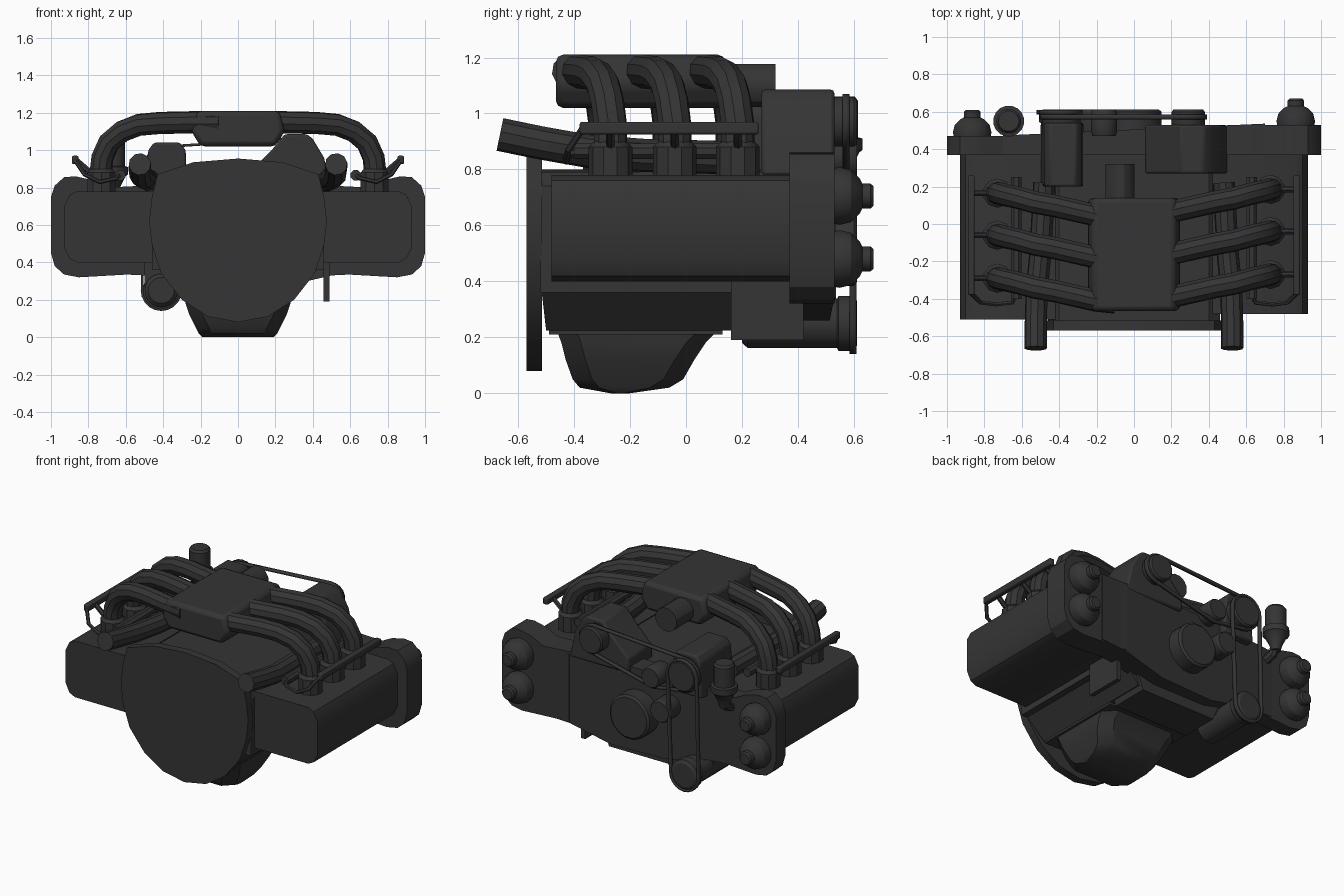
import bpy, bmesh, math
from mathutils import Vector
from mathutils.geometry import convex_hull_2d

if "Cube" in bpy.data.objects:
    bpy.data.objects.remove(bpy.data.objects["Cube"])

dark = bpy.data.materials.new("dark_metal")
dark.diffuse_color = (0.035, 0.035, 0.035, 1)
dark.use_nodes = True
dark.node_tree.nodes["Principled BSDF"].inputs["Base Color"].default_value = dark.diffuse_color


def finish(name, bm, bevel=0.0):
    bmesh.ops.recalc_face_normals(bm, faces=bm.faces)
    me = bpy.data.meshes.new(name)
    bm.to_mesh(me)
    bm.free()
    ob = bpy.data.objects.new(name, me)
    bpy.context.collection.objects.link(ob)
    me.materials.append(dark)
    if bevel:
        m = ob.modifiers.new("bevel", "BEVEL")
        m.width, m.segments, m.limit_method = bevel, 2, "ANGLE"
    bpy.ops.object.select_all(action="DESELECT")
    bpy.context.view_layer.objects.active = ob
    ob.select_set(True)
    bpy.ops.object.shade_smooth_by_angle(angle=math.radians(30))
    return ob


def loft(name, rings, bevel=0.0, caps=True):
    bm = bmesh.new()
    vs = [[bm.verts.new(p) for p in r] for r in rings]
    n = len(vs[0])
    for a, b in zip(vs, vs[1:]):
        for i in range(n):
            j = (i + 1) % n
            bm.faces.new((a[i], a[j], b[j], b[i]))
    if caps:
        bm.faces.new(vs[0])
        bm.faces.new(vs[-1])
    return finish(name, bm, bevel)


def slab(name, pts, y0, y1, bevel=0.0, shear=0.0):
    """Front-view outline extruded along y; shear slants the rear face."""
    return loft(name, [[(x, y0, z) for x, z in pts],
                       [(x, y1 + shear * x, z) for x, z in pts]], bevel)


def box(name, x0, x1, y0, y1, z0, z1, bevel=0.0):
    return slab(name, [(x0, z0), (x1, z0), (x1, z1), (x0, z1)], y0, y1, bevel)


def turned(name, c, steps, axis="y", sides=16):
    """Turned part: steps of (radius, position along axis) about centre c."""
    rings = []
    for r, t in steps:
        ring = []
        for i in range(sides):
            a = math.tau * (i + 0.5) / sides
            u, v = c[0] + r * math.cos(a), c[1] + r * math.sin(a)
            ring.append((u, t, v) if axis == "y" else (u, v, t))
        rings.append(ring)
    return loft(name, rings)


def tube(name, path, r, sides=10):
    P = [Vector(p) for p in path]
    rings, side = [], None
    for i, p in enumerate(P):
        d = (P[min(i + 1, len(P) - 1)] - P[max(i - 1, 0)]).normalized()
        if side is None:
            side = d.orthogonal().normalized()
        side = (side - d * side.dot(d)).normalized()
        up = d.cross(side)
        rings.append([p + r * (math.cos(math.tau * k / sides) * side +
                               math.sin(math.tau * k / sides) * up) for k in range(sides)])
    return loft(name, rings)


def belt(name, wheels, y0, y1):
    pts = [(x + r * math.cos(k * math.tau / 20), z + r * math.sin(k * math.tau / 20))
           for x, z, r in wheels for k in range(20)]
    hull = [pts[i] for i in convex_hull_2d(pts)]
    ob = loft(name, [[(x, y, z) for x, z in hull] for y in (y0, y1)], caps=False)
    m = ob.modifiers.new("thickness", "SOLIDIFY")
    m.thickness, m.offset = 0.014, 0


def mirror_x(half):
    return half + [(-x, z) for x, z in reversed(half) if x > 0]


# Crankcase, lower case and front bell housing
slab("crankcase", mirror_x([(0, 0.36), (0.46, 0.36), (0.46, 0.74), (0.4, 0.79), (0, 0.8)]), -0.52, 0.4)
low = [(-0.52, 0.4, 0.45), (-0.5, 0.225, 0.3)]
loft("lower_case", [[(-w, y, z), (w, y, z), (w, 0.4, z), (-w, 0.4, z)] for y, z, w in low])
box("pan_flange", -0.3, 0.3, -0.49, 0.13, 0.21, 0.23)
slab("bell_housing", mirror_x([(0, 0.08), (0.16, 0.11), (0.3, 0.2), (0.41, 0.34), (0.46, 0.49), (0.475, 0.62),
                               (0.46, 0.75), (0.43, 0.87), (0.24, 0.935), (0, 0.955)]), -0.57, -0.515)

# Oil pan
rings = []
for z, x, y0, y1 in [(0.22, 0.285, -0.46, 0.11), (0.18, 0.28, -0.445, 0.07), (0.12, 0.26, -0.43, 0.03),
                     (0.05, 0.225, -0.405, -0.01), (0.02, 0.21, -0.38, -0.06), (0, 0.19, -0.27, -0.2)]:
    c = min(0.07, (y1 - y0) / 3)
    rings.append([(-x + c, y0, z), (x - c, y0, z), (x, y0 + c, z), (x, y1 - c, z),
                  (x - c, y1, z), (-x + c, y1, z), (-x, y1 - c, z), (-x, y0 + c, z)])
loft("oil_pan", rings)

# Rear timing cover, centre
slab("timing_cover_centre", [(0.7, 0.34), (0.5, 0.33), (0.2, 0.26), (-0.2, 0.26), (-0.5, 0.33), (-0.7, 0.34),
                             (-0.7, 0.8), (-0.3, 0.82), (0.3, 0.82), (0.7, 0.8)], 0.37, 0.505, shear=0.045)
slab("lower_rear_cover", [(-0.36, 0.4), (-0.28, 0.19), (0.28, 0.19), (0.36, 0.4)], 0.16, 0.42)

for s, side in ((1, "right"), (-1, "left")):
    dy = 0 if s > 0 else -0.06
    # Cylinder bank and its end cover
    slab(side + "_cylinder_bank", [(s * x, z) for x, z in [
        (0.42, 0.4), (0.86, 0.4), (0.9, 0.42), (0.93, 0.48), (0.93, 0.7), (0.9, 0.76), (0.86, 0.78), (0.42, 0.78)]],
        -0.48 if s > 0 else -0.51, 0.39)
    slab(side + "_cam_cover", [(s * x, z) for x, z in [
        (0.5, 0.34), (0.85, 0.32), (0.93, 0.335), (0.98, 0.38), (1, 0.45), (1, 0.75), (0.98, 0.81),
        (0.93, 0.855), (0.87, 0.86), (0.78, 0.84), (0.7, 0.8), (0.5, 0.79)]], 0.37, 0.53 + dy)
    for z in (0.48, 0.705):
        turned(side + "_cam_pulley", (s * 0.865, z), [
            (0.1, 0.52 + dy), (0.105, 0.55 + dy), (0.095, 0.59 + dy), (0.065, 0.62 + dy), (0.045, 0.63 + dy),
            (0.045, 0.66 + dy), (0.035, 0.67 + dy)])
    # Intake runners with flanges, injectors
    for y in (-0.27, -0.04, 0.185):
        y += 0 if s > 0 else -0.02
        tube(side + "_intake_runner", [(s * x, y + o, z) for x, o, z in [
            (0.1, -0.13, 1.15), (0.2, -0.12, 1.15), (0.42, -0.07, 1.145), (0.53, -0.05, 1.135), (0.62, -0.025, 1.1),
            (0.69, -0.01, 1.04), (0.725, 0, 0.96), (0.735, 0, 0.87), (0.735, 0, 0.77)]], 0.06)
        turned(side + "_intake_flange", (s * 0.73, y), [(0.078, 0.77), (0.078, 0.88), (0.06, 0.9)], "z", 10)
        tube(side + "_injector", [(s * 0.63, y, 0.86), (s * 0.7, y, 0.86), (s * 0.8, y, 0.89),
                                  (s * 0.87, y, 0.95)], 0.016, 6)
    # Fuel rails and crossover line
    box(side + "_outer_rail", s * 0.87 - 0.018, s * 0.87 + 0.018, -0.38, 0.26, 0.925, 0.97, 0.008)
    turned(side + "_inner_rail", (s * 0.63, 0.865), [(0.03, -0.4), (0.03, 0.25)], sides=8)
    tube(side + "_fuel_line", [(s * x, y, z) for x, y, z in [
        (0.63, -0.38, 0.87), (0.65, -0.42, 0.85), (0.74, -0.43, 0.83), (0.82, -0.42, 0.87), (0.87, -0.37, 0.945)]],
        0.012, 6)
    # Long pipe running out of the front
    tube(side + "_front_pipe", [(s * x, y, z) for x, y, z in [
        (0.525, -0.665, 0.925), (0.525, -0.52, 0.895), (0.52, -0.35, 0.865), (0.5, -0.15, 0.85), (0.48, 0.22, 0.84)]],
        0.06)

# Intake plenum and throttle
slab("plenum", [(-0.25, 1.1), (-0.2, 1.02), (0.2, 1.02), (0.25, 1.1), (0.22, 1.21), (-0.22, 1.21)],
     -0.465, 0.14, 0.025)
turned("throttle_body", (-0.075, 1.1), [(0.08, 0.1), (0.08, 0.32)], sides=12)

# Rear accessories
slab("upper_pump", [(0.06, 0.78), (0.5, 0.78), (0.46, 0.96), (0.4, 1.06), (0.37, 1.085), (0.25, 1.085), (0.18, 1.0),
                    (0.06, 0.88)], 0.27, 0.53, 0.012)
slab("compressor", [(-0.5, 0.76), (-0.27, 0.76), (-0.28, 1.0), (-0.31, 1.04), (-0.45, 1.04), (-0.48, 1.0)],
     0.2, 0.54, 0.012)
turned("alternator", (-0.41, 0.25), [(0.07, 0.2), (0.09, 0.22), (0.09, 0.54), (0.1, 0.545), (0.1, 0.6), (0.08, 0.612)])
box("alternator_mount", -0.5, -0.32, 0.24, 0.42, 0.26, 0.42)
box("side_bracket", 0.458, 0.488, 0.16, 0.42, 0.19, 0.42)
for name, x, z, r in [("crank_pulley", 0, 0.53, 0.15), ("idler_pulley", -0.23, 0.63, 0.075),
                      ("tension_pulley", -0.16, 0.84, 0.07), ("pump_pulley", 0.29, 0.97, 0.09),
                      ("compressor_pulley", -0.39, 0.91, 0.105)]:
    turned(name, (x, z), [(r * 0.9, 0.47), (r, 0.49), (r, 0.6), (r * 0.9, 0.612)])
belt("upper_belt", [(0.29, 0.97, 0.093), (-0.16, 0.84, 0.073), (-0.39, 0.91, 0.108)], 0.56, 0.585)
belt("lower_belt", [(-0.39, 0.91, 0.108), (-0.41, 0.25, 0.103)], 0.585, 0.61)

# Oil filter canister with stem
turned("oil_filter", (-0.67, 0.55), [(0.03, 0.76), (0.04, 0.8), (0.07, 0.86), (0.083, 0.87), (0.083, 0.91),
                                     (0.066, 0.915), (0.066, 1.045), (0.055, 1.06)], "z")
tube("filter_stem", [(-0.67, 0.55, 0.8), (-0.67, 0.52, 0.75), (-0.66, 0.44, 0.72)], 0.03, 8)
